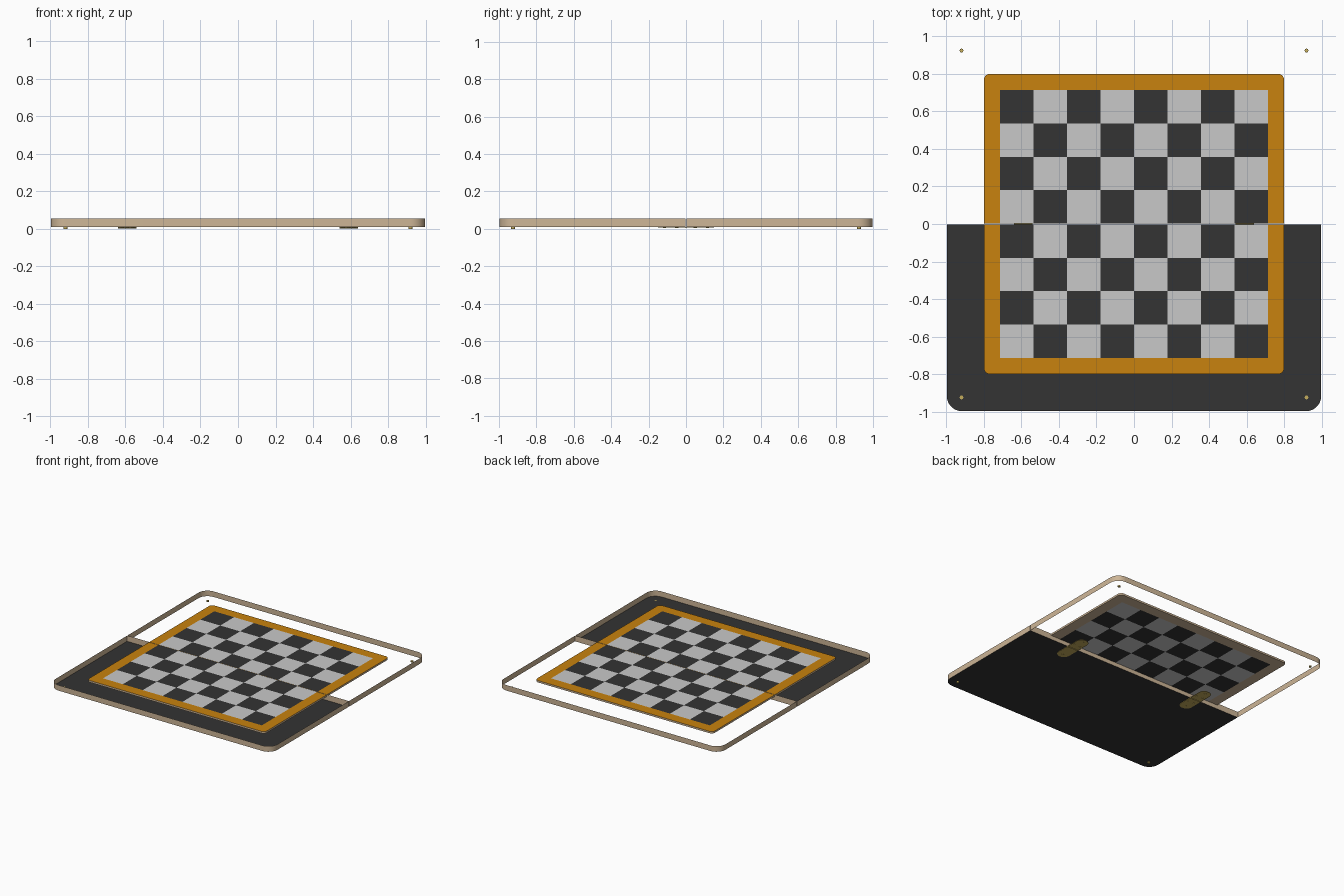
import bpy, bmesh
from math import pi, cos, sin
from mathutils import Matrix

cube = bpy.data.objects.get("Cube")
if cube:
    bpy.data.objects.remove(cube)


def material(name, rgb):
    lin = [((c / 255 + 0.055) / 1.055) ** 2.4 for c in rgb] + [1]
    m = bpy.data.materials.new(name)
    m.use_nodes = True
    m.diffuse_color = lin
    m.node_tree.nodes["Principled BSDF"].inputs["Base Color"].default_value = lin
    return m


wood = material("pale_wood", (206, 182, 151))
border = material("amber_border", (200, 130, 14))
dark = material("dark_squares", (51, 51, 51))
light = material("light_squares", (201, 201, 201))
brass = material("brass", (196, 172, 92))

BASE, RIM = 0.01, 0.055      # heights of tray underside and rim top
BOARD = 0.04                 # underside of playing board
GAP = 0.002                  # half of the fold gap


def finish(bm, name, mats):
    mesh = bpy.data.meshes.new(name)
    bm.to_mesh(mesh)
    bm.free()
    for m in mats:
        mesh.materials.append(m)
    ob = bpy.data.objects.new(name, mesh)
    bpy.context.collection.objects.link(ob)
    bpy.ops.object.select_all(action='DESELECT')
    ob.select_set(True)
    bpy.context.view_layer.objects.active = ob
    bpy.ops.object.shade_smooth_by_angle(angle=pi / 5)
    return ob


def half_outline(hw, depth, r, side, cx=0, segs=8):
    """Half panel: square at the fold line, rounded at the far corners."""
    pts = [(cx - hw, side * GAP)]
    for sx, start in ((-1, pi), (1, 1.5 * pi)):
        for i in range(segs + 1):
            a = start + i * pi / 2 / segs
            pts.append((cx + sx * (hw - r) + r * cos(a),
                        -side * (-(depth - r) + r * sin(a))))
    pts.append((cx + hw, side * GAP))
    return pts


def extruded(pts, z0, z1, bottom=True, top=True):
    bm = bmesh.new()
    lo = [bm.verts.new((x, y, z0)) for x, y in pts]
    hi = [bm.verts.new((x, y, z1)) for x, y in pts]
    for i in range(len(pts)):
        j = (i + 1) % len(pts)
        bm.faces.new((lo[i], lo[j], hi[j], hi[i]))
    if bottom:
        bm.faces.new(lo[::-1])
    if top:
        bm.faces.new(hi)
    bmesh.ops.recalc_face_normals(bm, faces=bm.faces)
    return bm


def checker_sheet(name, side, z, up):
    """Four rows of eight squares laid on a board face."""
    bm = bmesh.new()
    half = 0.715
    place = Matrix.Translation((0, side * (half + GAP) / 2, z)) @ \
        Matrix.Diagonal((half, (half - GAP) / 2, 1, 1))
    bmesh.ops.create_grid(bm, x_segments=8, y_segments=4, size=1, matrix=place)
    for f in bm.faces:
        c = f.calc_center_median()
        col = int((c.x + half) / (half / 4))
        row = int((c.y + half) / (half / 4))
        f.material_index = (col + row) % 2
    bmesh.ops.recalc_face_normals(bm, faces=bm.faces)
    for f in bm.faces:
        f.normal_update()
    flip = [f for f in bm.faces if (f.normal.z > 0) != up]
    if flip:
        bmesh.ops.reverse_faces(bm, faces=flip)
    finish(bm, name, [light, dark])


def cylinder(name, r, h, loc, rot=Matrix(), segs=16):
    bm = bmesh.new()
    bmesh.ops.create_cone(bm, cap_ends=True, segments=segs, radius1=r, radius2=r,
                          depth=h, matrix=Matrix.Translation(loc) @ rot)
    finish(bm, name, [brass])


for side, label in ((-1, "front"), (1, "back")):
    # Thin rim wall round each half
    outline = half_outline(0.998, 0.998, 0.08, side)
    finish(extruded(outline, BASE, RIM, False, False), label + "_rim", [wood])

    # Playing board half with a coloured upper border
    bm = extruded(half_outline(0.8, 0.8, 0.03, side), BOARD, RIM)
    for f in bm.faces:
        f.material_index = int(f.normal.z > 0.9)
    finish(bm, label + "_board", [wood, border])
    checker_sheet(label + "_squares_top", side, RIM + 0.001, True)
    checker_sheet(label + "_squares_underside", side, BOARD - 0.001, False)

    for sx, hand in ((-1, "right"), (1, "left")):
        # Small foot pin near each outer corner
        cylinder(f"{label}_{hand}_foot", 0.01, BASE, (sx * 0.92, side * 0.925, BASE / 2))
        # Hinge leaf with screws
        hx = sx * 0.59
        leaf = half_outline(0.05, 0.15, 0.048, side, hx)
        finish(extruded(leaf, BASE - 0.003, BASE - 0.0005), f"{label}_{hand}_hinge_leaf", [brass])
        for i, (dx, y) in enumerate(((-0.028, 0.05), (0.028, 0.05), (0, 0.115))):
            cylinder(f"{label}_{hand}_hinge_screw_{i + 1}", 0.009, 0.002,
                     (hx + dx, side * y, BASE - 0.0035), segs=12)

# Floor panel closes the front half only
bm = bmesh.new()
bm.faces.new([bm.verts.new((x, y, BASE)) for x, y in half_outline(0.998, 0.998, 0.08, -1)])
finish(bm, "front_floor", [dark])

# Hinge barrels along the fold
for sx, hand in ((-1, "right"), (1, "left")):
    cylinder(hand + "_hinge_barrel", 0.004, 0.1, (sx * 0.59, 0, BASE - 0.003),
             Matrix.Rotation(pi / 2, 4, 'Y'), 12)
